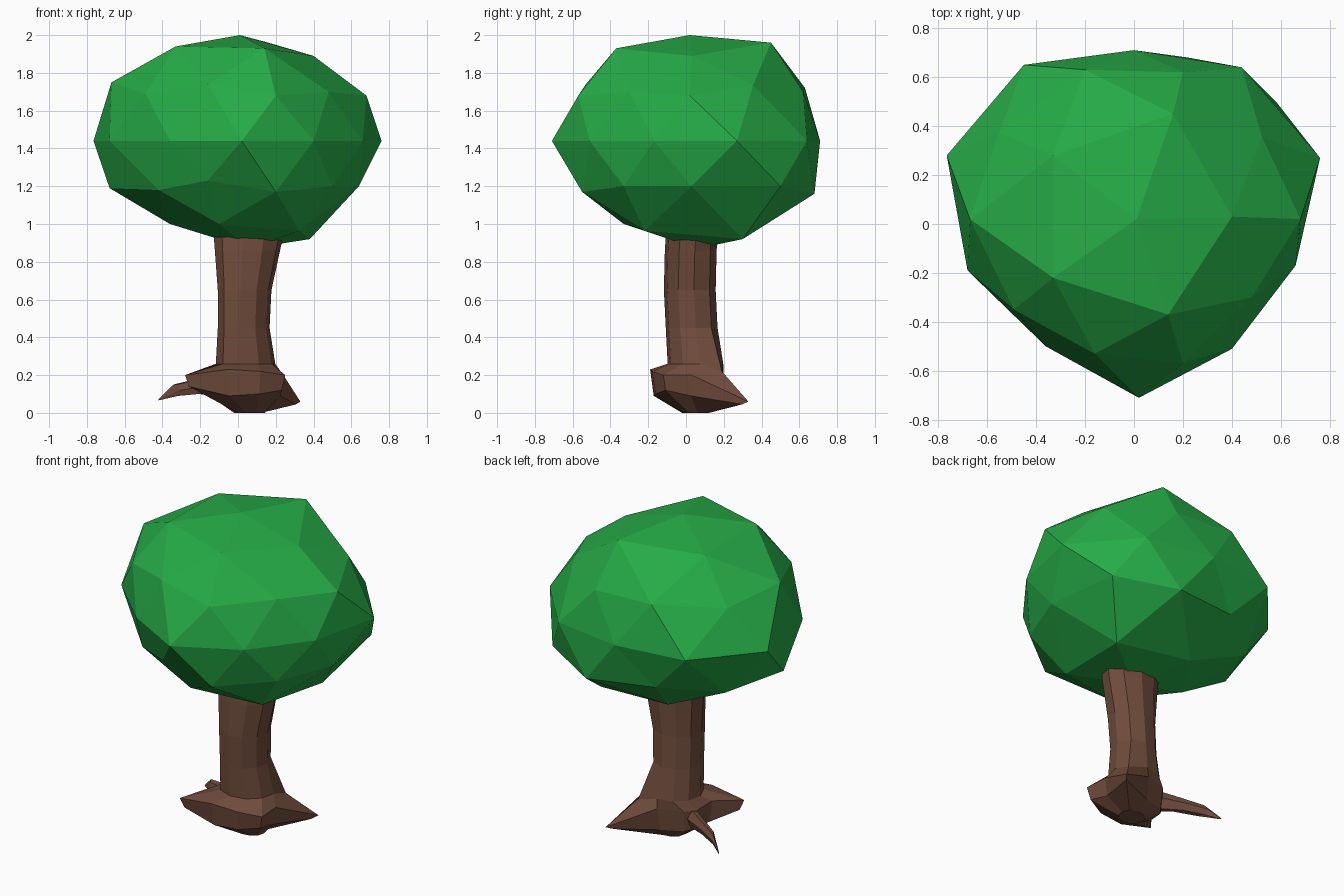
import bpy, bmesh, math
from mathutils import Vector


def material(name, rgb):
    m = bpy.data.materials.new(name)
    m.diffuse_color = (*rgb, 1)
    return m


def finish(bm, name, mat):
    bmesh.ops.recalc_face_normals(bm, faces=bm.faces[:])
    me = bpy.data.meshes.new(name)
    bm.to_mesh(me)
    bm.free()
    me.materials.append(mat)
    ob = bpy.data.objects.new(name, me)
    bpy.context.collection.objects.link(ob)
    return ob


def loft(rings, name, mat):
    """Join closed rings of points into a capped tube."""
    bm = bmesh.new()
    loops = [[bm.verts.new(p) for p in r] for r in rings]
    for a, b in zip(loops, loops[1:]):
        for k in range(len(a)):
            n = (k + 1) % len(a)
            bm.faces.new((a[k], a[n], b[n], b[k]))
    bm.faces.new(loops[0])
    bm.faces.new(loops[-1])
    return finish(bm, name, mat)


leaf_green = material("leaf_green", (0.019, 0.41, 0.063))
bark_brown = material("bark_brown", (0.165, 0.074, 0.046))

# Leaf crown: squashed icosphere whose nearest corners are pulled to uneven spots
bm = bmesh.new()
bmesh.ops.create_icosphere(bm, subdivisions=2, radius=1)
for v in bm.verts:
    v.co = Vector((v.co.x * 0.76, v.co.y * 0.71, v.co.z * 0.56 + 1.44))
pulls = [
    # top ring
    (0.01, 0.02, 2.0), (0.40, 0.03, 1.89), (0.16, 0.45, 1.96),
    (-0.33, 0.28, 1.93), (-0.33, -0.22, 1.94), (0.14, -0.37, 1.93),
    # upper belt
    (0.68, 0.02, 1.68), (-0.67, 0.02, 1.75), (0.20, 0.62, 1.70),
    (-0.20, 0.63, 1.72), (0.20, -0.57, 1.68), (-0.49, -0.35, 1.69),
    (0.48, -0.30, 1.70), (-0.16, -0.53, 1.74),
    # widest belt
    (0.76, 0.27, 1.44), (-0.765, 0.28, 1.44), (0.66, -0.17, 1.44),
    (-0.68, -0.19, 1.44), (0.40, -0.51, 1.44), (-0.36, -0.50, 1.44),
    (0.44, 0.64, 1.44), (-0.45, 0.65, 1.44), (0.02, -0.71, 1.44),
    # underside
    (0.22, 0.68, 1.16), (0.58, 0.50, 1.20), (0.38, 0.30, 0.92),
    (0.64, 0.03, 1.20), (0.50, -0.33, 1.20), (0.06, 0.06, 0.87),
    (-0.36, 0.0, 1.0), (-0.10, -0.33, 1.0), (-0.42, -0.35, 1.18),
    (-0.16, -0.52, 1.23), (0.20, -0.55, 1.17),
]
origin = [v.co.copy() for v in bm.verts]
bm.verts.ensure_lookup_table()
for p in map(Vector, pulls):
    i = min(range(len(origin)), key=lambda k: (origin[k] - p).length)
    bm.verts[i].co = p
finish(bm, "leaf_crown", leaf_green)

# Trunk and roots: ten-sided rings joined from the ground upwards
ANGLES = [math.radians(45 - 36 * k) for k in range(10)]


def ring(cx, cy, rx, ry, z):
    pts = []
    for a in ANGLES:
        f = 1 + 0.09 * max(0, math.sin(2 * a))  # slightly wider along one diagonal
        pts.append((cx + rx * f * math.cos(a), cy + ry * f * math.sin(a), z))
    return pts


# Root outline (x, y, upper z, lower z); the first column is the long right root
roots = [
    (0.33, 0.33, 0.06, 0.045), (0.24, 0.03, 0.20, 0.09), (0.25, -0.12, 0.20, 0.12),
    (0.12, -0.18, 0.22, 0.10), (-0.05, -0.19, 0.23, 0.09), (-0.28, -0.18, 0.20, 0.14),
    (-0.16, -0.03, 0.22, 0.09), (-0.14, 0.09, 0.20, 0.08), (-0.09, 0.15, 0.20, 0.07),
    (0.06, 0.20, 0.20, 0.06),
]
shoulder = ring(0.04, 0.05, 0.155, 0.145, 0.26)
shoulder[0] = (0.20, 0.19, 0.22)
loft([
    ring(0.06, 0.05, 0.08, 0.07, 0.0),
    [(x * 0.93, y * 0.9, lo) for x, y, hi, lo in roots],
    [(x, y, hi) for x, y, hi, lo in roots],
    shoulder,
    ring(0.03, 0.03, 0.135, 0.135, 0.45),
    ring(0.035, 0.02, 0.14, 0.135, 0.65),
    ring(0.05, 0.025, 0.17, 0.135, 0.86),
    ring(0.055, 0.03, 0.18, 0.135, 0.93),
], "trunk_and_roots", bark_brown)

# Thin left root curving out and down to a point
side = Vector((-0.5, 0.86, 0))
root_path = [((-0.06, 0.06, 0.15), 0.08, 0.07), ((-0.21, 0.14, 0.14), 0.055, 0.045),
             ((-0.33, 0.20, 0.12), 0.045, 0.035), ((-0.42, 0.27, 0.07), 0.004, 0.004)]
loft([[Vector(c) + side * w * math.cos(t) + Vector((0, 0, h * math.sin(t)))
       for t in (math.radians(60 * k) for k in range(6))]
      for c, w, h in root_path], "left_root", bark_brown)
